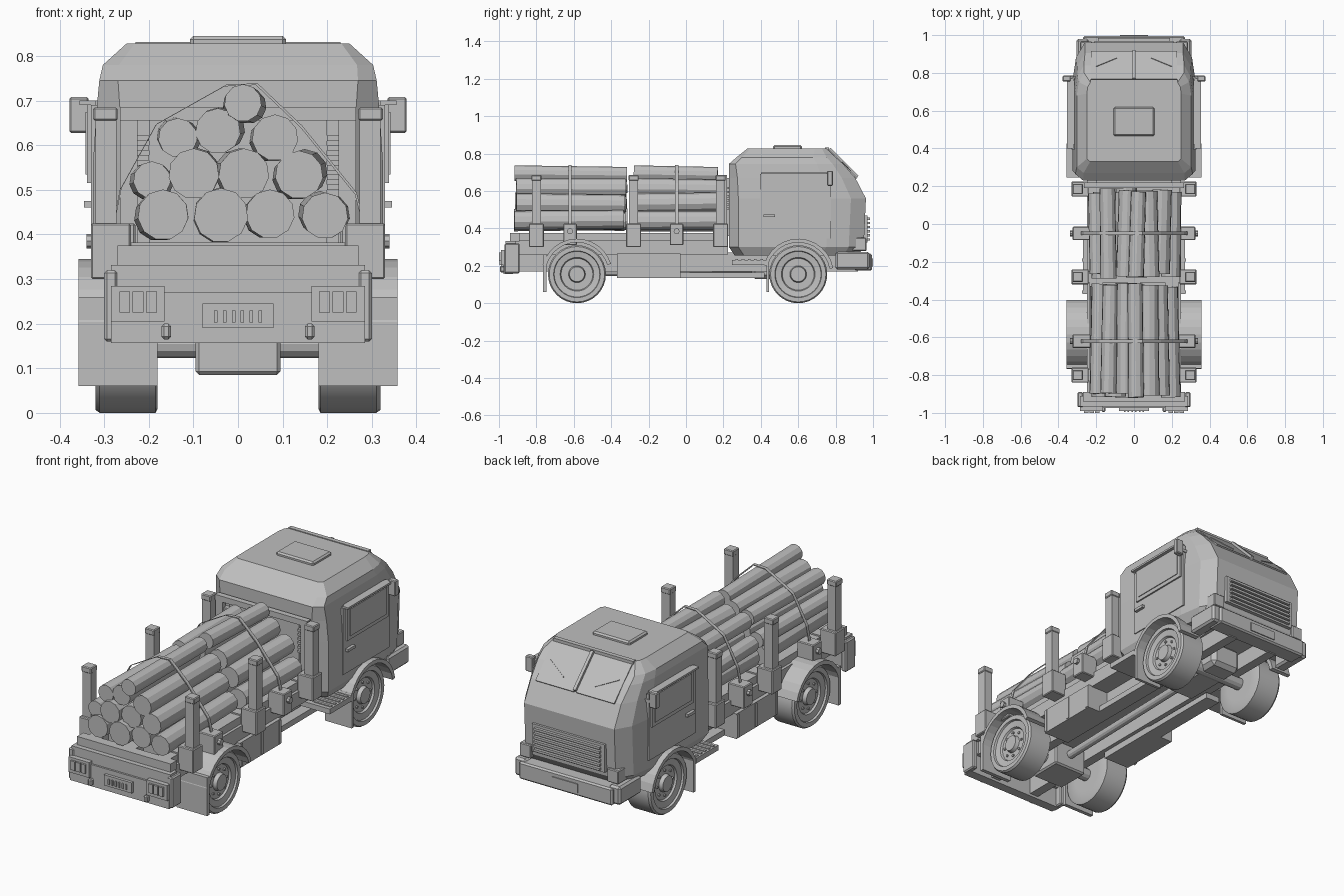
import bpy
import bmesh
import math
import random
from mathutils import Matrix, Vector

random.seed(4)
if "Cube" in bpy.data.objects:
    bpy.data.objects.remove(bpy.data.objects["Cube"], do_unlink=True)

grey = bpy.data.materials.new("plain grey")
grey.use_nodes = True
grey.diffuse_color = (.52, .52, .52, 1)
grey.node_tree.nodes["Principled BSDF"].inputs["Base Color"].default_value = grey.diffuse_color


def finish(name, bm, smooth=False):
    bmesh.ops.recalc_face_normals(bm, faces=bm.faces)
    mesh = bpy.data.meshes.new(name)
    bm.to_mesh(mesh)
    bm.free()
    mesh.materials.append(grey)
    obj = bpy.data.objects.new(name, mesh)
    bpy.context.collection.objects.link(obj)
    if smooth:
        bpy.ops.object.select_all(action="DESELECT")
        obj.select_set(True)
        bpy.context.view_layer.objects.active = obj
        bpy.ops.object.shade_smooth_by_angle(angle=math.radians(30))
    return obj


def mirror_mesh(bm):
    copy = bmesh.ops.duplicate(bm, geom=bm.verts[:] + bm.edges[:] + bm.faces[:])
    verts = [g for g in copy["geom"] if isinstance(g, bmesh.types.BMVert)]
    bmesh.ops.scale(bm, vec=(-1, 1, 1), verts=verts)


def box(name, x, y, z, pair=False, bevel=0, tilt=None):
    """Box from ranges; pair adds a copy on the other side, tilt turns it about x."""
    bm = bmesh.new()
    bmesh.ops.create_cube(bm, size=1)
    centre = Vector([(r[0] + r[1]) / 2 for r in (x, y, z)])
    size = [r[1] - r[0] for r in (x, y, z)]
    bmesh.ops.scale(bm, vec=size, verts=bm.verts)
    if bevel:
        bmesh.ops.bevel(bm, geom=bm.edges[:], offset=bevel, segments=1, affect="EDGES")
    if tilt:
        bmesh.ops.rotate(bm, matrix=Matrix.Rotation(tilt, 3, "X"), verts=bm.verts)
    bmesh.ops.translate(bm, vec=centre, verts=bm.verts)
    if pair:
        mirror_mesh(bm)
    return finish(name, bm)


def skin(bm, rings):
    """Join rings of points with quads and cap both ends."""
    loops = [[bm.verts.new(p) for p in ring] for ring in rings]
    count = len(loops[0])
    for a, b in zip(loops, loops[1:]):
        for i in range(count):
            j = (i + 1) % count
            bm.faces.new((a[i], a[j], b[j], b[i]))
    bm.faces.new(loops[0])
    bm.faces.new(loops[-1])


def lathe(name, profile, y, z, sides=32):
    """Turn (x, radius) points about an axle running along x, on both sides."""
    bm = bmesh.new()
    angles = [math.tau * i / sides for i in range(sides)]
    skin(bm, [[(x, y + r * math.cos(a), z + r * math.sin(a)) for a in angles] for x, r in profile])
    mirror_mesh(bm)
    return finish(name, bm, smooth=True)


def rod(name, a, b, radius, sides=8, end_radius=None):
    a, b = Vector(a), Vector(b)
    bm = bmesh.new()
    bmesh.ops.create_cone(bm, cap_ends=True, segments=sides, radius1=radius,
                          radius2=end_radius or radius, depth=(b - a).length)
    turn = (b - a).to_track_quat("Z", "Y").to_matrix().to_4x4()
    bmesh.ops.transform(bm, matrix=Matrix.Translation((a + b) / 2) @ turn, verts=bm.verts)
    return finish(name, bm)


def fender(name, y, x, start, stop):
    """Arched strip over a wheel."""
    bm = bmesh.new()
    rings = []
    for i in range(13):
        a = math.radians(start + (stop - start) * i / 12)
        rings.append([(px, y + r * math.cos(a), AXLE_Z + r * math.sin(a))
                      for px, r in ((x[0], .17), (x[1], .17), (x[1], .19), (x[0], .19))])
    skin(bm, rings)
    mirror_mesh(bm)
    finish(name, bm)


AXLE_Z = .155
FRONT_Y, REAR_Y = .6, -.583

# Cab shell: stacked outlines whose rounded corners tighten towards the roof
bm = bmesh.new()
rings = []
for z, half, back, front, rounding in (
        (.255, .3, .26, .92, 1), (.3, .325, .23, .95, 1), (.56, .325, .23, .962, 1),
        (.67, .318, .23, .905, .9), (.745, .311, .23, .84, .7),
        (.78, .303, .27, .80, .6), (.828, .25, .33, .75, .3)):
    side = [(half - .06 * rounding, back), (half, back + .05 * rounding),
            (half, front - .2 * rounding), (half - .018 * rounding, front - .08 * rounding),
            (half - .065 * rounding, front)]
    rings.append([(x, y, z) for x, y in side] + [(-x, y, z) for x, y in reversed(side)])
skin(bm, rings)
cab = finish("cab_shell", bm)
cutter = lathe("wheel_well_cutter", [(.16, .175), (.5, .175)], FRONT_Y, AXLE_Z)
cutter.hide_render = True
cut = cab.modifiers.new("wheel wells", "BOOLEAN")
cut.object = cutter
bpy.context.view_layer.objects.active = cab
bpy.ops.object.modifier_apply(modifier=cut.name)
bpy.data.objects.remove(cutter, do_unlink=True)

# Cab roof and windscreen
box("roof_hatch", x=(-.108, .108), y=(.465, .62), z=(.82, .845), bevel=.008)
slope = -math.pi / 4
for side in (-1, 1):
    centre = side * .117
    box("windscreen_pane", x=(centre - .11, centre + .11), y=(.735, .945),
        z=(.738, .745), tilt=slope)
    rod("wiper", (side * .09, .88, .708), (side * .2, .835, .755), .003, sides=4)
box("windscreen_divider", x=(-.008, .008), y=(.735, .945), z=(.738, .76), tilt=slope)
box("windscreen_top_rail", x=(-.23, .23), y=(.742, .765), z=(.815, .832))

# Doors, mirrors and side trim
box("door", x=(.315, .33), y=(.395, .775), z=(.345, .69), pair=True)
box("door_window_frame", x=(.315, .338), y=(.42, .76), z=(.515, .70), pair=True)
box("door_window", x=(.33, .342), y=(.44, .74), z=(.535, .675), pair=True)
box("door_handle", x=(.325, .345), y=(.415, .475), z=(.46, .475), pair=True)
box("window_rail", x=(.32, .355), y=(.40, .77), z=(.69, .70), pair=True)
box("mirror", x=(.335, .378), y=(.755, .785), z=(.628, .708), pair=True, bevel=.004)
box("mirror_arm", x=(.30, .36), y=(.765, .78), z=(.65, .665), pair=True)

# Grille, lamps and bumper at the cab end
box("grille_frame", x=(-.21, .21), y=(.94, .97), z=(.325, .47))
for i in range(6):
    z = .335 + i * .022
    box("grille_bar", x=(-.19, .19), y=(.95, .985), z=(z, z + .012))
box("cab_bumper", x=(-.27, .27), y=(.90, .995), z=(.175, .265), bevel=.008)
box("bumper_corner", x=(.24, .305), y=(.80, .98), z=(.18, .275), pair=True, bevel=.01)
box("headlamp", x=(.22, .285), y=(.89, .965), z=(.28, .35), pair=True, bevel=.004)
box("cab_number_plate", x=(-.075, .075), y=(.99, 1), z=(.195, .24))

# Cab back wall: vents and headboard
box("back_wall_panel", x=(-.2, .2), y=(.215, .24), z=(.36, .67))
for i in range(6):
    z = .5 + i * .022
    box("vent_slat", x=(.2, .25), y=(.205, .24), z=(z, z + .012), pair=True)
box("headboard_rail", x=(-.265, .265), y=(.19, .22), z=(.655, .685))
box("headboard_post", x=(.225, .265), y=(.195, .22), z=(.36, .66), pair=True)

# Wheels, fenders and mudflaps
tyre = [(.18, .09), (.18, .145), (.185, .155), (.31, .155), (.32, .148), (.32, .125),
        (.31, .122), (.305, .09), (.295, .085), (.295, .045), (.315, .04), (.315, .015)]
for y in (FRONT_Y, REAR_Y):
    lathe("wheel", tyre, y, AXLE_Z)
    rod("axle", (-.2, y, AXLE_Z), (.2, y, AXLE_Z), .032, sides=12)
    for i in range(8):
        a = math.tau * i / 8
        for side in (-1, 1):
            spot = (y + .065 * math.cos(a), AXLE_Z + .065 * math.sin(a))
            rod("wheel_bolt", (side * .285, *spot), (side * .302, *spot), .007, sides=6)
fender("cab_fender", FRONT_Y, (.24, .355), 10, 165)
fender("bed_fender", REAR_Y, (.18, .358), 17, 165)
box("cab_mudflap", x=(.20, .355), y=(.43, .445), z=(.06, .24), pair=True)
box("bed_mudflap", x=(.18, .358), y=(-.765, -.745), z=(.06, .26), pair=True)

# Chassis, driveline, tanks and steps
box("chassis_rail", x=(.10, .15), y=(-.93, .92), z=(.17, .27), pair=True)
box("gearbox", x=(-.085, .085), y=(.35, .72), z=(.13, .26), bevel=.02)
box("differential", x=(-.095, .095), y=(REAR_Y - .09, REAR_Y + .09), z=(.085, .22), bevel=.008)
rod("drive_shaft", (0, -.5, .165), (0, .4, .185), .022, sides=12)
box("side_tank", x=(.12, .27), y=(-.37, -.03), z=(.135, .265), pair=True)
for y in (-.36, -.19, -.04):
    box("tank_strap", x=(.2, .274), y=(y - .008, y + .008), z=(.14, .26), pair=True)
box("underbody_rail", x=(.12, .2), y=(-.03, .42), z=(.135, .165), pair=True)
box("step_plate", x=(.15, .358), y=(.245, .425), z=(.205, .232), pair=True)
for i in range(5):
    y = .265 + i * .033
    box("step_tread", x=(.25, .35), y=(y, y + .014), z=(.23, .237), pair=True)

# Load bed with cross beams, stakes and brackets
box("load_bed", x=(-.25, .25), y=(-.93, .225), z=(.26, .335))
for x in (-.2, 0, .2):
    box("bed_runner", x=(x - .035, x + .035), y=(-.9, .2), z=(.33, .375))
for y in (-.8, -.28, .185):
    box("cross_beam", x=(-.29, .29), y=(y - .03, y + .03), z=(.31, .382))
    box("stake_socket", x=(.24, .33), y=(y - .04, y + .04), z=(.30, .425), pair=True, bevel=.004)
    box("stake", x=(.272, .32), y=(y - .024, y + .024), z=(.4, .665), pair=True)
    box("stake_cap", x=(.27, .325), y=(y - .027, y + .027), z=(.655, .685), pair=True, bevel=.004)
for y in (-.62, -.05):
    box("strap_bracket", x=(.23, .325), y=(y - .036, y + .036), z=(.31, .425), pair=True, bevel=.004)
    for side in (-1, 1):
        rod("strap_winch", (side * .3, y, .385), (side * .34, y, .385), .016)

# Log stack in two bundles
stack = [(-.168, .444, .057), (-.038, .443, .061), (.072, .446, .055), (.195, .442, .052),
         (-.193, .522, .042), (-.099, .536, .057), (.013, .536, .057), (.137, .534, .054),
         (-.135, .617, .044), (-.045, .632, .051), (.083, .617, .052), (.011, .695, .042)]
for back, front in ((-.908, -.325), (-.275, .175)):
    for x, z, radius in stack:
        wobble = [random.uniform(-.014, .014) for _ in range(4)]
        rod("log", (x, back + wobble[0], z), (x + wobble[1], front + wobble[2], z + wobble[3] / 2),
            radius, sides=11, end_radius=radius * .95)

# Tie-down straps over the logs
for y in (-.62, -.05):
    path = [(-.285, .40), (-.265, .50), (-.185, .645), (-.03, .732), (.04, .735),
            (.14, .64), (.262, .49), (.285, .40)]
    bm = bmesh.new()
    skin(bm, [[(x + dx, y + dy, z + dx) for dx, dy in
               ((0, -.009), (0, .009), (.004, .009), (.004, -.009))] for x, z in path])
    finish("tie_down_strap", bm)

# Tail end: crossbar, lamps, number plate and hooks
box("tail_crossbar", x=(-.285, .285), y=(-.965, -.91), z=(.26, .332))
box("tail_top_beam", x=(-.27, .27), y=(-.94, -.89), z=(.33, .375))
box("tail_bumper", x=(-.285, .285), y=(-.975, -.925), z=(.157, .27))
box("tail_bumper_end", x=(.27, .30), y=(-.97, -.89), z=(.16, .32), pair=True, bevel=.006)
box("tail_lamp_housing", x=(.165, .285), y=(-.99, -.96), z=(.205, .285), pair=True)
for i in range(3):
    x = .182 + i * .03
    box("tail_lamp", x=(x, x + .024), y=(-1, -.98), z=(.225, .272), pair=True)
box("tail_plate_frame", x=(-.08, .08), y=(-.99, -.96), z=(.19, .245))
for i in range(6):
    x = -.054 + i * .02
    box("plate_rib", x=(x, x + .008), y=(-.996, -.98), z=(.203, .23))
box("tow_hook", x=(.15, .172), y=(-.995, -.96), z=(.165, .20), pair=True, bevel=.006)
